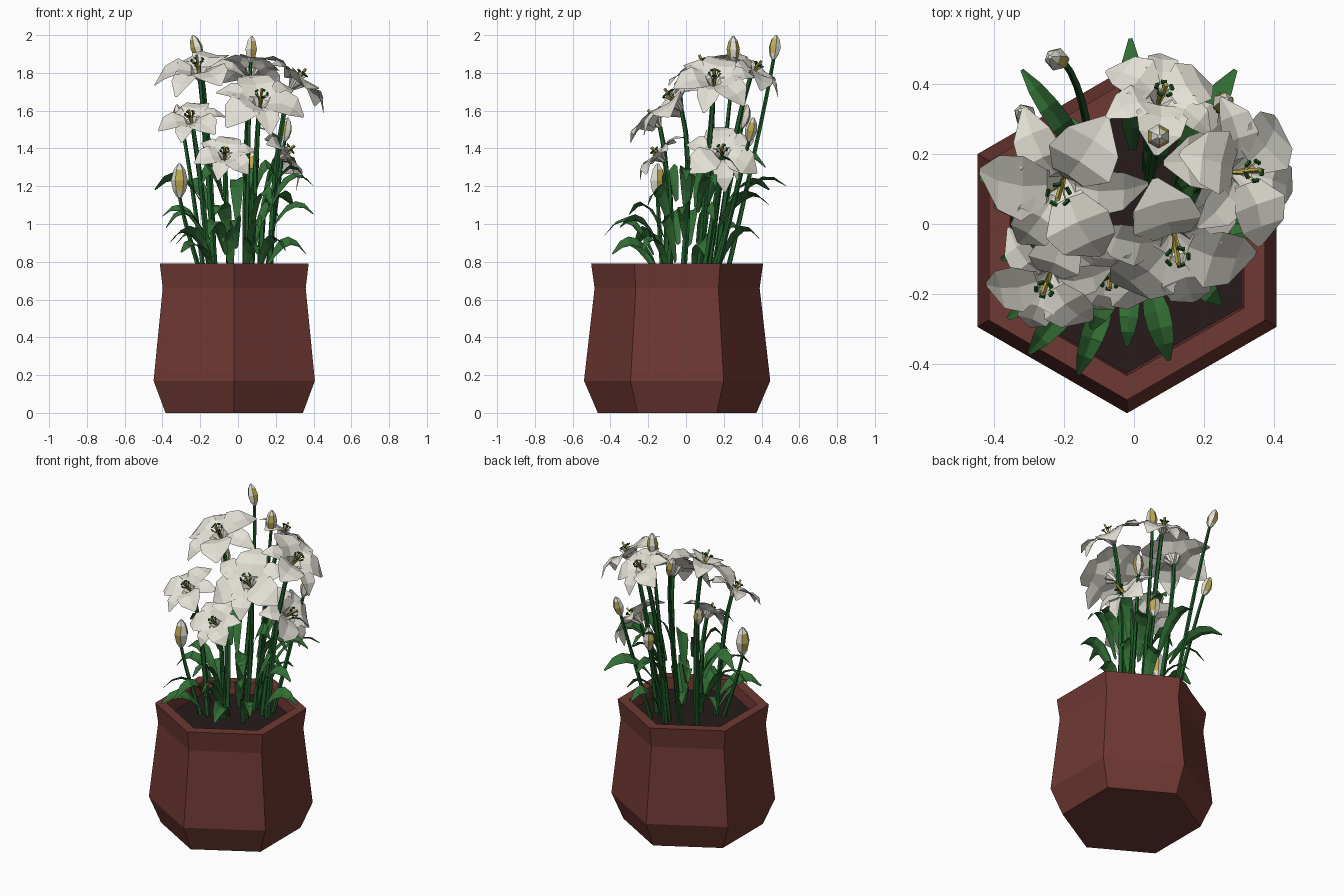
import bpy, bmesh, math, random
from mathutils import Vector, Matrix

random.seed(4)
if "Cube" in bpy.data.objects:
    bpy.data.objects.remove(bpy.data.objects["Cube"])


def material(name, rgb):
    m = bpy.data.materials.new(name)
    m.use_nodes = True
    m.diffuse_color = (*rgb, 1)
    m.node_tree.nodes["Principled BSDF"].inputs["Base Color"].default_value = (*rgb, 1)
    return m


TERRACOTTA = material("terracotta", (0.158, 0.04, 0.032))
SOIL = material("soil", (0.02, 0.011, 0.011))
WHITE = material("petal white", (0.77, 0.75, 0.67))
YELLOW = material("pollen yellow", (0.5, 0.4, 0.08))
LEAF = material("leaf green", (0.032, 0.155, 0.035))
STEM = material("stem green", (0.014, 0.105, 0.022))


def finish(name, bm, *mats):
    mesh = bpy.data.meshes.new(name)
    bm.to_mesh(mesh)
    bm.free()
    for m in mats:
        mesh.materials.append(m)
    ob = bpy.data.objects.new(name, mesh)
    bpy.context.collection.objects.link(ob)


def skin(bm, rings, closed=True, rule=lambda row, side: 0):
    """Join rows of points with quads."""
    rows = [[bm.verts.new(p) for p in ring] for ring in rings]
    count = len(rows[0])
    for r in range(len(rows) - 1):
        for i in range(count if closed else count - 1):
            j = (i + 1) % count
            f = bm.faces.new((rows[r][i], rows[r][j], rows[r + 1][j], rows[r + 1][i]))
            f.material_index = rule(r, i)
    return rows


def circle(radius, sides, z, turn=0.0):
    return [Vector((radius * math.cos(turn + math.tau * i / sides),
                    radius * math.sin(turn + math.tau * i / sides), z)) for i in range(sides)]


def tube(bm, path, radii, sides, index=0):
    """Sweep a polygon along a path, with capped ends."""
    rings = []
    for k, p in enumerate(path):
        d = path[min(k + 1, len(path) - 1)] - path[max(k - 1, 0)]
        q = d.to_track_quat('Z', 'Y')
        rings.append([p + q @ c for c in circle(radii[k], sides, 0)])
    rows = skin(bm, rings, True, lambda r, i: index)
    for end in (rows[0][::-1], rows[-1]):
        bm.faces.new(end).material_index = index


def bend(a, b, c, t):
    return a * (1 - t) ** 2 + b * 2 * t * (1 - t) + c * t * t


# Hexagonal pot with a thick rim
POT_CENTRE = Vector((-0.02, -0.047, 0))
profile = [(0.42, 0), (0.493, 0.17), (0.437, 0.66), (0.455, 0.79), (0.385, 0.79), (0.375, 0.68)]
bm = bmesh.new()
rows = skin(bm, [[p + POT_CENTRE for p in circle(r, 6, z, math.pi / 2)] for r, z in profile])
bm.faces.new(rows[0][::-1])
finish("pot", bm, TERRACOTTA)
bm = bmesh.new()
bm.faces.new([bm.verts.new(p + POT_CENTRE) for p in circle(0.382, 6, 0.715, math.pi / 2)])
finish("soil", bm, SOIL)


def stem(name, tip, heading, radius):
    """Curved stem from the soil to a flower or bud."""
    base = Vector((tip.x * 0.6, tip.y * 0.45 if tip.y > 0 else tip.y * 0.8, 0.7))
    control = tip - heading * 0.3 * (tip.z - base.z)
    control = control.lerp(base.lerp(tip, 0.7), 0.6)
    path = [bend(base, control, tip, k / 5) for k in range(6)]
    bm = bmesh.new()
    tube(bm, path, [radius * (1.15 - 0.07 * k) for k in range(6)], 5)
    finish(name, bm, STEM)


# Petal rows: reach, height, half width, crease depth
PETAL = [(0.015, -0.36, 0.06, 0.0), (0.18, -0.06, 0.18, 0.05), (0.48, 0.09, 0.35, 0.07),
         (0.8, 0.04, 0.29, 0.05), (1.08, -0.16, 0.03, 0.0)]


def flower(name, centre, heading, size):
    """Six creased petals in two whorls, with stamens and a pistil."""
    heading = Vector(heading).normalized()
    frame = Matrix.Translation(centre) @ heading.to_track_quat('Z', 'Y').to_matrix().to_4x4()
    start = random.uniform(0, 1)
    bm = bmesh.new()
    for i in range(6):
        inner = i % 2
        width = size * (1.3 if inner else 0.9)
        turn = Matrix.Rotation(start + i * math.tau / 6, 4, 'Z')
        droop = random.uniform(-0.2, 0.04)
        rings = []
        for r, h, w, crease in PETAL:
            z = (h + droop * r * r + 0.03 * inner) * size
            rings.append([frame @ turn @ Vector((r * size, s * w * width, z - (0 if s else crease * size)))
                          for s in (-1, 0, 1)])
        skin(bm, rings, False)
    finish(name + "_petals", bm, WHITE)
    bm = bmesh.new()
    for i in range(5):
        turn = Matrix.Rotation(start + 0.5 + i * math.tau / 5, 4, 'Z')
        pts = [frame @ turn @ (Vector(p) * size) for p in
               ((0.02, 0, -0.3), (0.05, 0, 0), (0.13, 0, 0.17), (0.14, -0.05, 0.18), (0.14, 0.05, 0.18))]
        tube(bm, pts[:3], [0.003] * 3, 3, 0)
        tube(bm, pts[3:], [0.006] * 2, 4, 1)
    tube(bm, [frame @ Vector((0, 0, z * size)) for z in (-0.3, 0.32)], [0.006, 0.008], 4, 0)
    finish(name + "_stamens", bm, YELLOW, STEM)
    stem(name + "_stem", frame @ Vector((0, 0, -0.34 * size)), heading, 0.0155)


FLOWERS = [((-0.21, 0.10, 1.83), (-0.12, -0.4, 0.87), 0.225),
           ((0.08, 0.37, 1.82), (0.2, 0.5, 0.75), 0.165),
           ((0.32, 0.15, 1.77), (0.6, 0.05, 0.8), 0.205),
           ((0.12, -0.07, 1.66), (0.1, -0.58, 0.75), 0.225),
           ((-0.25, -0.17, 1.56), (-0.2, -0.55, 0.8), 0.17),
           ((-0.07, -0.15, 1.37), (0.0, -0.65, 0.7), 0.155),
           ((0.25, 0.19, 1.38), (0.8, 0.0, 0.55), 0.19)]
for n, (centre, heading, size) in enumerate(FLOWERS):
    flower(f"flower_{n + 1}", Vector(centre), heading, size)


def bud(name, centre, heading, length):
    """Closed bud: white outer petals with yellow panels between."""
    heading = Vector(heading).normalized()
    q = heading.to_track_quat('Z', 'Y')
    shape = [(0.07, -0.5), (0.19, -0.3), (0.25, 0), (0.17, 0.32), (0.04, 0.5)]
    bm = bmesh.new()
    rows = skin(bm, [[centre + q @ p for p in circle(r * length, 6, h * length, 0)] for r, h in shape],
                True, lambda r, i: 1 if i % 2 and r in (1, 2) else 0)
    bm.faces.new(rows[0][::-1])
    bm.faces.new(rows[-1])
    finish(name, bm, WHITE, YELLOW)
    stem(name + "_stem", centre - heading * length * 0.48, heading, 0.012)


BUDS = [((-0.22, 0.47, 1.935), (-0.3, 0.1, 1), 0.135), ((0.07, 0.25, 1.925), (0.05, 0.0, 1), 0.14),
        ((-0.31, 0.31, 1.57), (-0.25, 0.25, 1), 0.13), ((0.255, 0.345, 1.5), (0.15, 0.2, 1), 0.13),
        ((-0.31, -0.15, 1.23), (0, 0, 1), 0.18), ((0.075, 0.28, 1.31), (0, 0.05, 1), 0.15)]
for n, (centre, heading, length) in enumerate(BUDS):
    bud(f"bud_{n + 1}", Vector(centre), heading, length)


def leaf(name, tip, width):
    """Broad arching blade that rises from a stem and droops at the tip."""
    tip = Vector(tip)
    rise = random.uniform(0.06, 0.2)
    start = Vector((tip.x * 0.4, tip.y * 0.4, max(0.72, tip.z - rise)))
    control = start.lerp(tip, 0.5)
    control.z = tip.z + random.uniform(0.12, 0.2)
    out = Vector((tip.x, tip.y, 0)).normalized()
    roll = random.choice((-1, 1)) * random.uniform(0.2, 0.7)
    side = Matrix.Rotation(roll, 3, out) @ Vector((-out.y, out.x, 0))
    rings = []
    for k, w in enumerate((0.3, 0.75, 1, 0.95, 0.7, 0.15)):
        p = bend(start, control, tip, k / 5)
        rings.append([p + side * s * w * width + Vector((0, 0, abs(s) * 0.012 * w)) for s in (-1, 0, 1)])
    bm = bmesh.new()
    skin(bm, rings, False)
    finish(name, bm, LEAF)


LEAVES = [(-0.44, 0.13, 1.18), (-0.4, 0.05, 1.04), (-0.36, -0.27, 0.9), (-0.16, -0.43, 0.94),
          (-0.3, -0.37, 0.85), (-0.02, -0.35, 0.98), (0.1, -0.39, 0.84), (0.25, -0.23, 0.86),
          (0.4, -0.02, 1.05), (0.4, 0.16, 1.2), (0.29, 0.44, 1.1), (-0.01, 0.53, 1.2),
          (-0.32, 0.44, 1.18), (-0.18, 0.3, 0.95), (0.13, 0.39, 0.92), (0.36, 0.1, 0.84),
          (-0.33, 0.15, 0.89), (-0.12, -0.3, 1.05), (0.18, -0.2, 1.1), (0.32, 0.28, 1.28),
          (-0.38, -0.1, 0.98), (0.1, 0.42, 1.3), (-0.08, -0.25, 0.9), (0.36, 0.0, 1.23),
          (-0.2, -0.12, 1.2), (0.2, 0.05, 1.25), (-0.2, 0.12, 1.2), (0.22, 0.15, 1.02), (0.12, -0.14, 0.98)]
for n, tip in enumerate(LEAVES):
    leaf(f"leaf_{n + 1}", tip, random.uniform(0.034, 0.046))
